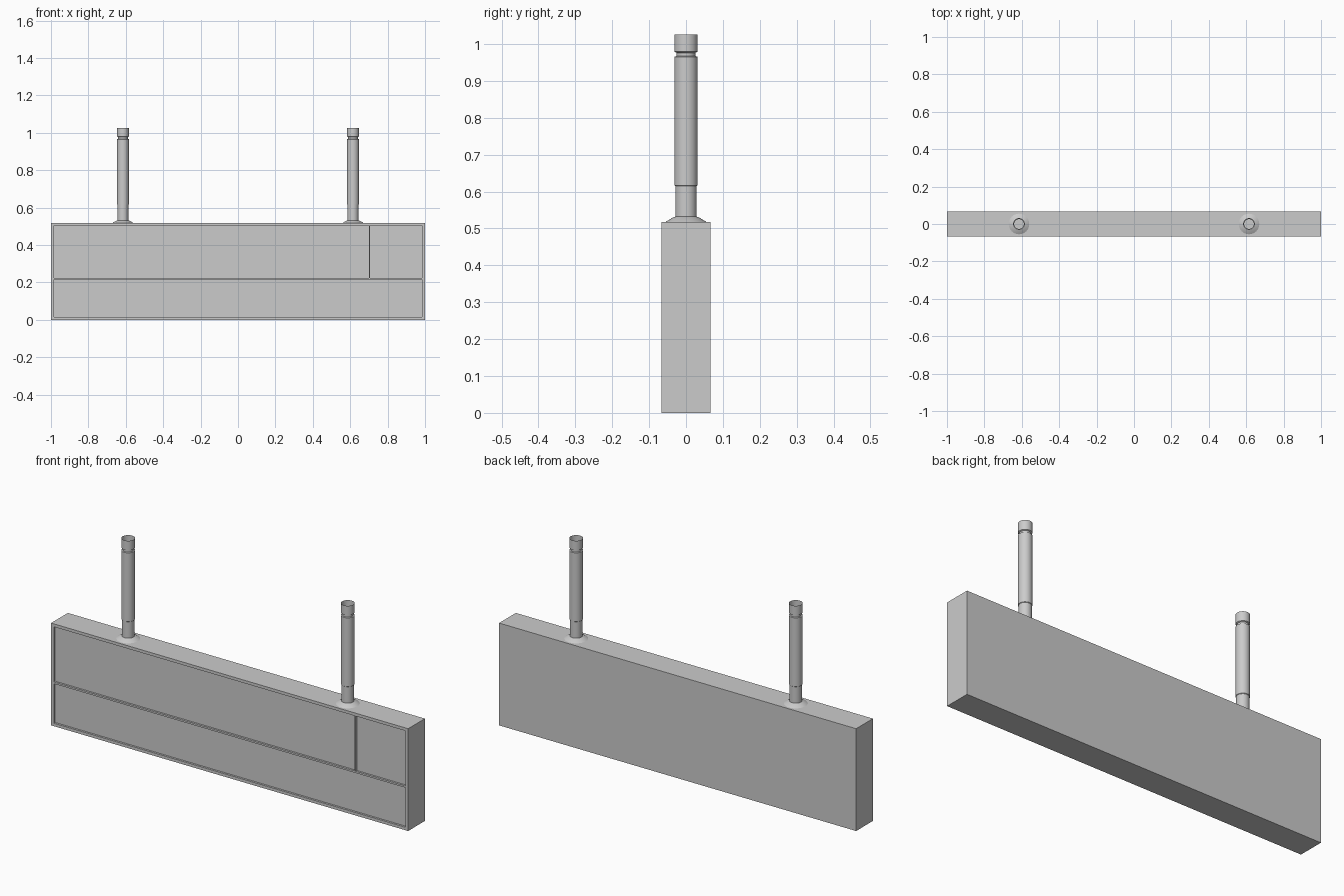
import bpy, math

if "Cube" in bpy.data.objects:
    bpy.data.objects.remove(bpy.data.objects["Cube"])

HALF_D = 0.067      # half depth of the sign box
HEIGHT = 0.518      # height of the sign box
RECESS = 0.01       # depth of the front panels


def box(name, x0, x1, y0, y1, z0, z1):
    bpy.ops.mesh.primitive_cube_add(
        size=1, location=((x0 + x1) / 2, (y0 + y1) / 2, (z0 + z1) / 2))
    ob = bpy.context.object
    ob.name = name
    ob.scale = (x1 - x0, y1 - y0, z1 - z0)
    bpy.ops.object.transform_apply(location=True, rotation=True, scale=True)
    return ob


def lathe(name, x, profile, sides=32):
    """Open surface of revolution from (radius, z) points."""
    verts, faces = [], []
    for r, z in profile:
        for i in range(sides):
            a = 2 * math.pi * i / sides
            verts.append((r * math.cos(a), r * math.sin(a), z))
    for k in range(len(profile) - 1):
        for i in range(sides):
            j = (i + 1) % sides
            faces.append((k * sides + i, k * sides + j,
                          (k + 1) * sides + j, (k + 1) * sides + i))
    mesh = bpy.data.meshes.new(name)
    mesh.from_pydata(verts, [], faces)
    ob = bpy.data.objects.new(name, mesh)
    bpy.context.collection.objects.link(ob)
    ob.location.x = x
    bpy.ops.object.select_all(action='DESELECT')
    ob.select_set(True)
    bpy.context.view_layer.objects.active = ob
    bpy.ops.object.shade_smooth_by_angle(angle=math.radians(25))
    return ob


# Sign box with three recessed front panels
body = box("sign_box", -1, 1, -HALF_D, HALF_D, 0, HEIGHT)
panels = [(-0.985, 0.985, 0.015, 0.215),    # lower, full width
          (-0.985, 0.700, 0.224, 0.503),    # upper, wide
          (0.706, 0.985, 0.224, 0.503)]     # upper, small right
for x0, x1, z0, z1 in panels:
    cutter = box("panel_cutter", x0, x1, -HALF_D - 0.05, -HALF_D + RECESS, z0, z1)
    cutter.hide_render = True
    bpy.context.view_layer.objects.active = body
    mod = body.modifiers.new("panel", 'BOOLEAN')
    mod.operation = 'DIFFERENCE'
    mod.solver = 'EXACT'
    mod.object = cutter
    bpy.ops.object.modifier_apply(modifier=mod.name)
    bpy.data.objects.remove(cutter)

# Hanging poles: sleeve, main tube, groove and open collar, with a base flange
pole = [(0.029, HEIGHT), (0.029, 0.615), (0.0315, 0.617), (0.0315, 0.965),
        (0.026, 0.967), (0.026, 0.976), (0.0315, 0.979), (0.0315, 1.026)]
flange = [(0.055, HEIGHT), (0.033, 0.531), (0.029, 0.532)]
for side, x in (("left", -0.615), ("right", 0.615)):
    lathe(side + "_pole", x, pole)
    lathe(side + "_flange", x, flange)
